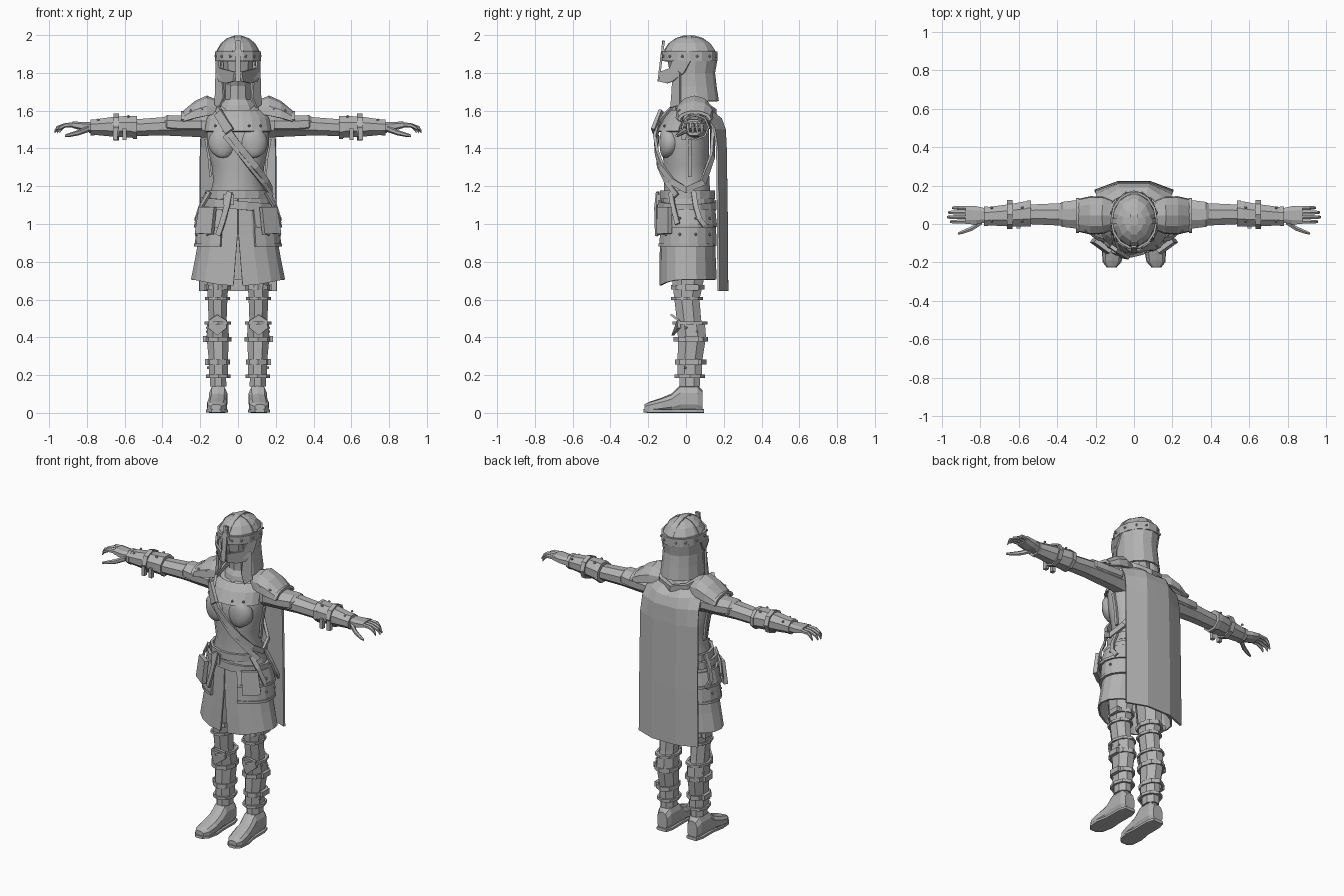
import bpy, bmesh, math
from mathutils import Vector

grey = bpy.data.materials.new("plain_grey")
grey.diffuse_color = (0.45, 0.45, 0.45, 1)


def finish(name, bm, mirror=False, thick=0, smooth=False):
    bmesh.ops.recalc_face_normals(bm, faces=bm.faces)
    me = bpy.data.meshes.new(name)
    bm.to_mesh(me)
    bm.free()
    me.materials.append(grey)
    ob = bpy.data.objects.new(name, me)
    bpy.context.collection.objects.link(ob)
    if smooth:
        me.shade_smooth()
    if thick:
        m = ob.modifiers.new("thickness", 'SOLIDIFY')
        m.thickness, m.offset = thick, 0
    if mirror:
        ob.modifiers.new("mirror", 'MIRROR').use_clip = False
    return ob


def skin(bm, rows, wrap, caps):
    for a, b in zip(rows, rows[1:]):
        n = len(a)
        for i in range(n if wrap else n - 1):
            j = (i + 1) % n
            bm.faces.new((a[i], a[j], b[j], b[i]))
    if caps:
        bm.faces.new(rows[0])
        bm.faces.new(rows[-1])


def loft(name, rings, axis='z', sides=10, arc=None, p=1.0, shape=None, **kw):
    """Rings are (position on axis, centre u, centre v, radius u, radius v)."""
    bm, rows = bmesh.new(), []
    for t, cu, cv, ru, rv in rings:
        row = []
        for i in range(sides):
            if arc:
                a = math.radians(arc[0] + (arc[1] - arc[0]) * i / (sides - 1))
            else:
                a = math.tau * (i + 0.5) / sides
            c, s = math.cos(a), math.sin(a)
            u = cu + ru * math.copysign(abs(c) ** p, c)
            v = cv + rv * math.copysign(abs(s) ** p, s)
            co = {'x': (t, u, v), 'y': (u, t, v), 'z': (u, v, t)}[axis]
            row.append(bm.verts.new(shape(*co) if shape else co))
        rows.append(row)
    skin(bm, rows, not arc, not arc)
    return finish(name, bm, **kw)


def ribbon(name, pts, width, th=0.012, centre=(0, 0.02, None), closed=False, **kw):
    """Flat strap along a path, facing away from the centre."""
    bm, rows = bmesh.new(), []
    P = [Vector(q) for q in pts]
    n = len(P)
    for i, q in enumerate(P):
        a = P[(i - 1) % n] if closed else P[max(i - 1, 0)]
        b = P[(i + 1) % n] if closed else P[min(i + 1, n - 1)]
        t = (b - a).normalized()
        c = Vector((centre[0], centre[1], q.z if centre[2] is None else centre[2]))
        d = q - c
        d = (d - t * d.dot(t)).normalized()
        s = t.cross(d) * width / 2
        rows.append([bm.verts.new(q + s * k + d * th * h)
                     for k, h in ((-1, -.5), (1, -.5), (1, .5), (-1, .5))])
    skin(bm, rows + ([rows[0]] if closed else []), True, not closed)
    return finish(name, bm, **kw)


def ring(cx, cy, z, rx, ry, tilt=0, n=14):
    return [(cx + rx * math.cos(math.tau * i / n), cy + ry * math.sin(math.tau * i / n),
             z + tilt * math.cos(math.tau * i / n)) for i in range(n)]


def plate(name, pts, th=0.012, **kw):
    bm = bmesh.new()
    bm.faces.new([bm.verts.new(q) for q in pts])
    return finish(name, bm, thick=th, **kw)


def box(name, loc, size, mirror=True):
    bm = bmesh.new()
    bmesh.ops.create_cube(bm, size=1)
    for v in bm.verts:
        v.co = Vector([l + c * s for l, c, s in zip(loc, v.co, size)])
    return finish(name, bm, mirror)


def rivets(name, pts, r=0.008):
    bm = bmesh.new()
    for q in pts:
        for v in bmesh.ops.create_icosphere(bm, subdivisions=1, radius=r)['verts']:
            v.co += Vector(q)
    finish(name, bm, True)


# torso with bust
loft("torso", [(1.06, 0, .005, .17, .13), (1.16, 0, .005, .15, .125), (1.23, 0, .005, .133, .122),
               (1.31, 0, 0, .142, .122), (1.42, 0, 0, .168, .125), (1.50, 0, 0, .168, .125),
               (1.57, 0, .025, .155, .105), (1.64, 0, .04, .09, .065)], sides=16, smooth=True)
loft("bust", [(1.43 + .08 * math.sin(a), .08, -.085 + .03 * math.cos(a) - .03, .078 * math.cos(a) + .002,
               .055 * math.cos(a) + .002) for a in [math.radians(d) for d in range(-90, 91, 20)]],
     sides=12, mirror=True, smooth=True)
loft("neck_scarf", [(1.57, 0, .03, .12, .095), (1.63, 0, .03, .095, .085), (1.66, 0, .035, .07, .075),
                    (1.76, 0, .03, .068, .075)], sides=10)
# breastplate collar
loft("chest_plate", [(1.49, 0, 0, .178, .148), (1.56, 0, .015, .165, .125), (1.60, 0, .025, .13, .1)],
     sides=10, arc=(195, 345), thick=.012)

# head and helmet
loft("head", [(1.73, 0, .02, .06, .07), (1.80, 0, .02, .085, .105), (1.90, 0, .02, .1, .125)], sides=10)
loft("helmet_dome", [(1.86, 0, .02, .115, .14), (1.92, 0, .02, .111, .136), (1.96, 0, .02, .085, .108),
                     (1.985, 0, .015, .05, .065), (1.995, 0, .01, .012, .015)], sides=12)
ribbon("helmet_band", ring(0, .02, 1.888, .117, .144), .05, closed=True)
arc = [math.radians(d) for d in range(0, 181, 20)]
ribbon("helmet_crest", [(0, .018 + .138 * math.cos(a), 1.875 + .119 * math.sin(a)) for a in arc], .035,
       .014, (0, .02, 1.87))
ribbon("helmet_cross_strip", [(.114 * math.cos(a), .015, 1.875 + .117 * math.sin(a)) for a in arc], .03,
       .014, (0, .015, 1.87))
ribbon("nose_guard", [(0, -.117, 1.97), (0, -.128, 1.9), (0, -.135, 1.84), (0, -.145, 1.755)], .028)
plate("brow_spike", [(-.035, -.122, 1.89), (.035, -.122, 1.89), (.012, -.124, 1.93), (0, -.12, 1.972),
                     (-.012, -.124, 1.93)])
plate("cheek_guard", [(.115, .03, 1.87), (.1, -.07, 1.865), (.095, -.085, 1.825), (.015, -.138, 1.805),
                      (.022, -.142, 1.755), (.06, -.1, 1.745), (.1, -.07, 1.755), (.115, -.01, 1.80)],
      mirror=True)
loft("neck_mail", [(1.875, 0, .025, .114, .136), (1.80, 0, .022, .108, .126), (1.73, 0, .028, .110, .128),
                   (1.65, 0, .03, .118, .138)], sides=11, arc=(-42, 222), thick=.012)
plate("mail_front_flap", [(.085, -.065, 1.84), (.115, -.03, 1.80), (.12, -.03, 1.63), (.098, -.08, 1.615),
                          (.075, -.075, 1.67)], mirror=True)

# pauldrons, sleeves and arms
loft("pauldron", [(.11, .045, 1.595, .07, .055), (.165, .045, 1.59, .092, .083), (.225, .045, 1.575, .095, .07),
                  (.29, .045, 1.55, .08, .04)], axis='x', sides=7, arc=(-12, 192), thick=.014, mirror=True)
ribbon("pauldron_rim", [(.293, .045 + .083 * math.cos(a), 1.55 + .042 * math.sin(a)) for a in arc], .016, .016,
       (.293, .045, 1.5), mirror=True)
loft("upper_sleeve", [(.19, .05, 1.525, .085, .05), (.30, .05, 1.525, .08, .052), (.375, .05, 1.53, .07, .05),
                      (.39, .05, 1.53, .055, .04)], axis='x', sides=8, mirror=True)
loft("arm", [(.1, .045, 1.52, .075, .075), (.2, .05, 1.52, .07, .065), (.4, .05, 1.517, .062, .052),
             (.54, .05, 1.51, .055, .048), (.7, .045, 1.51, .045, .042), (.79, .045, 1.51, .04, .03)],
     axis='x', sides=8, mirror=True)
loft("bracer", [(.535, .055, 1.512, .07, .064), (.57, .052, 1.515, .07, .062), (.65, .045, 1.515, .062, .058),
                (.775, .04, 1.512, .05, .042)], axis='x', sides=8, mirror=True)
for nm, x, cy, ry, rz in (("bracer_inner_rim", .545, .055, .073, .066), ("bracer_outer_rim", .77, .04, .054, .046)):
    loft(nm, [(x - .01, cy, 1.512, ry, rz), (x + .01, cy, 1.512, ry, rz)], axis='x', sides=8, mirror=True)
for x in (.60, .65):
    box("bracer_buckle", (x, -.012, 1.475), (.022, .025, .06))
ribbon("bracer_strap", [(.645, .05 + .07 * math.cos(math.tau * i / 8), 1.513 + .066 * math.sin(math.tau * i / 8))
                        for i in range(8)], .028, .01, (.645, .05, 1.513), closed=True, mirror=True)
loft("palm", [(.76, .045, 1.512, .036, .028), (.82, .045, 1.517, .05, .025), (.875, .047, 1.525, .05, .018)],
     axis='x', sides=8, p=.7, mirror=True)
for i in range(4):
    y, e = .012 + .024 * i, (0, .015, .01, -.012)[i]
    loft("finger", [(.86, y, 1.525, .012, .013), (.915, y, 1.523, .012, .012), (.945 + e, y, 1.507, .010, .011),
                    (.957 + e, y, 1.488, .006, .008)], axis='x', sides=6, mirror=True)
loft("thumb", [(.79, .015, 1.505, .02, .018), (.84, -.022, 1.485, .014, .015), (.89, -.042, 1.472, .011, .011),
               (.915, -.05, 1.467, .006, .007)], axis='x', sides=6, mirror=True)

# skirt with front slit, dipping at the front hem
def slit(x, y, z):
    k = max(0, (.95 - z) / .25)
    f = max(0, -(y - .01) / .15) ** 3
    return (x + math.copysign(.024 * k * f, x), y, z - .035 * f * min(k, 1))


loft("skirt", [(1.14, 0, .01, .165, .135), (1.02, 0, .01, .188, .14), (.95, 0, .01, .2, .142),
               (.82, 0, .01, .222, .145), (.705, 0, .012, .245, .148)], sides=18, arc=(-89.5, 269.5),
     shape=slit, thick=.01)
# hip armour layers
for nm, rows in (("hip_plate_lower", [(.885, 0, .01, .222, .158), (1.01, 0, .01, .212, .152)]),
                 ("hip_plate_upper", [(.985, 0, .01, .222, .16), (1.075, 0, .01, .198, .15)])):
    loft(nm, rows, sides=9, arc=(-66, 68), thick=.014, mirror=True)
hip = [math.radians(d) for d in range(-66, 69, 17)]
for nm, z in (("hip_lower_rim", .89), ("hip_upper_rim", .99)):
    ribbon(nm, [(.225 * math.cos(a), .01 + .161 * math.sin(a), z) for a in hip], .016, .016, mirror=True)
plate("hip_pouch_flap", [(.12, -.142, 1.09), (.2, -.085, 1.09), (.222, -.085, .95), (.135, -.148, .945)], .025,
      mirror=True)

# belts and hanging straps
ribbon("upper_belt", ring(0, .008, 1.155, .165, .142), .045, .016, closed=True)
ribbon("lower_belt", ring(0, .008, 1.1, .19, .15, -.018), .045, .016, closed=True)
box("belt_buckle", (-.05, -.145, 1.13), (.055, .02, .06), False)
ribbon("belt_tail", [(-.045, -.15, 1.17), (-.06, -.158, 1.09), (-.085, -.155, 1.0), (-.105, -.15, .94)], .03)
ribbon("side_strap", [(.165, .04, 1.17), (.2, .05, 1.1), (.222, .07, 1.03), (.215, .10, .99)], .026, mirror=True)
ribbon("side_strap_front", [(.15, -.08, 1.17), (.19, -.07, 1.1), (.222, -.045, 1.0)], .026, mirror=True)

# diagonal baldric, front and back
ribbon("baldric", [(-.105, .03, 1.645), (-.105, -.07, 1.61), (-.085, -.14, 1.54), (-.03, -.165, 1.46),
                   (.03, -.155, 1.38), (.095, -.13, 1.3), (.15, -.075, 1.225), (.175, 0, 1.18), (.15, .09, 1.22),
                   (.06, .14, 1.36), (-.04, .14, 1.52), (-.1, .1, 1.61)], .035, .016, closed=True)
ribbon("baldric_second", [(-.07, -.15, 1.47), (-.01, -.155, 1.40), (.06, -.145, 1.31), (.13, -.1, 1.22),
                          (.18, -.05, 1.15)], .028, .012)
ribbon("baldric_clasp", [(-.105, -.125, 1.59), (-.045, -.172, 1.49)], .05, .02)
ribbon("side_lacing", [(.172, .02, 1.45), (.155, .02, 1.36), (.145, .02, 1.25)], .02, mirror=True)

# cape: wraps over the shoulders and hangs at the back
bm, rows = bmesh.new(), []
for z, w, ye, yc, dip in ((.645, .205, .172, .218, 0), (1.0, .203, .17, .216, 0), (1.4, .2, .165, .21, 0),
                          (1.5, .195, .15, .205, 0), (1.565, .185, .11, .185, .015), (1.63, .14, .07, .13, .05)):
    rows.append([bm.verts.new((w * k, yc - (yc - ye) * max(0, abs(k) - .4) / .6, z - dip * (1 - abs(k))))
                 for k in (-1, -.7, -.4, 0, .4, .7, 1)])
skin(bm, rows, False, False)
finish("cape", bm, thick=.012)
ribbon("cape_collar", [(.135, .06, 1.645), (.09, .12, 1.61), (0, .15, 1.59), (-.09, .12, 1.61),
                       (-.135, .06, 1.645)], .035, .025)

# legs, greaves and boots
loft("leg", [(.14, .105, .02, .047, .06), (.22, .105, .02, .045, .06), (.40, .105, .03, .055, .07),
             (.50, .108, .015, .052, .07), (.60, .108, .005, .056, .072), (.70, .108, .01, .062, .09),
             (1.0, .1, .01, .085, .11)], sides=8, mirror=True)
loft("greave", [(.19, .104, .02, .054, .07), (.27, .104, .02, .054, .07), (.40, .107, .032, .064, .08),
                (.48, .107, .022, .06, .084)], sides=8, mirror=True)
plate("knee_guard", [(.06, -.035, .45), (.11, -.07, .41), (.158, -.035, .45), (.155, -.04, .49), (.11, -.078, .52),
                     (.062, -.04, .49)], .016, mirror=True)
ribbon("ankle_rim", ring(.104, .02, .195, .058, .074, 0, 8), .018, .014, (.104, .02, None), True, mirror=True)
ribbon("greave_top_rim", ring(.107, .022, .475, .063, .086, 0, 8), .016, .014, (.107, .022, None), True, mirror=True)
ribbon("knee_cuff", ring(.108, .005, .605, .060, .078, 0, 8), .016, .012, (.108, .005, None), True, mirror=True)
for z, r in ((.27, .058), (.39, .067), (.665, .064)):
    ribbon("leg_strap", ring(.106, .025 if z < .6 else .01, z, r, r + .02, 0, 8), .026, .01, (.106, .025, None),
           True, mirror=True)
    box("strap_buckle", (.106 + r, .03, z), (.022, .07, .032))
loft("foot", [(.088, .105, .06, .035, .058), (.06, .105, .075, .048, .074), (-.03, .105, .075, .05, .074),
              (-.075, .107, .052, .05, .051), (-.13, .11, .04, .055, .04), (-.19, .114, .03, .05, .03),
              (-.22, .116, .026, .028, .02)], axis='y', sides=10, p=.75, mirror=True)
loft("sole", [(.094, .105, .01, .036, .01), (.05, .105, .01, .05, .01), (-.06, .106, .01, .05, .01),
              (-.13, .11, .01, .06, .01), (-.2, .114, .01, .05, .01), (-.226, .116, .011, .026, .009)],
     axis='y', sides=8, p=.4, mirror=True)

# rivets
band = [math.radians(d) for d in (-70, -45, -15, 15, 45, 70)]
rivets("helmet_rivets", [(.123 * math.cos(a), .02 + .150 * math.sin(a), 1.888) for a in band])
rivets("hip_rivets", [(.23 * math.cos(a), .01 + .165 * math.sin(a), z) for a in band[1:5] for z in (.945, 1.03)])
rivets("plate_rivets", [(.06, -.145, 1.52), (.12, -.115, 1.52), (.25, -.035, 1.6), (.19, -.045, 1.61)])
rivets("bracer_rivets", [(x, y, 1.57 - (x - .58) * .12) for x in (.58, .74) for y in (.015, .085)])
rivets("greave_rivets", [(.163, .0, .45), (.158, -.005, .24), (.163, .06, .43)])
